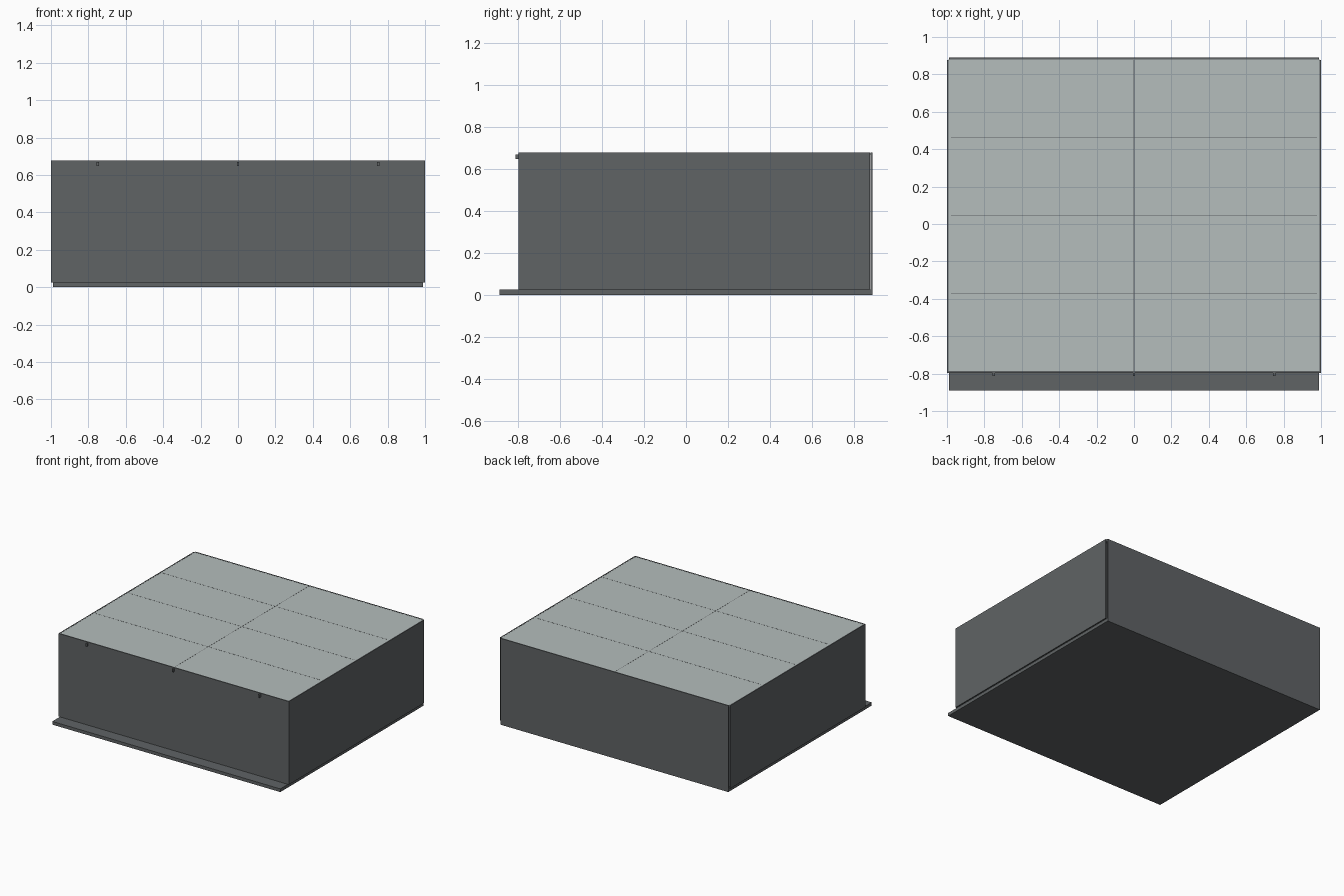
import bpy

if "Cube" in bpy.data.objects:
    bpy.data.objects.remove(bpy.data.objects["Cube"])


def material(name, rgb):
    m = bpy.data.materials.new(name)
    m.diffuse_color = (*rgb, 1)
    m.use_nodes = True
    m.node_tree.nodes["Principled BSDF"].inputs["Base Color"].default_value = m.diffuse_color
    return m


dark = material("dark grey", (0.115, 0.125, 0.13))
pale = material("pale grey", (0.46, 0.51, 0.505))


def box(name, x, y, z, mat):
    bpy.ops.mesh.primitive_cube_add(
        size=1, location=[(a + b) / 2 for a, b in (x, y, z)])
    ob = bpy.context.object
    ob.name = name
    ob.scale = [b - a for a, b in (x, y, z)]
    bpy.ops.object.transform_apply(location=False, rotation=False, scale=True)
    ob.data.materials.append(mat)
    return ob


FRONT, BACK, TOP = -0.797, 0.889, 0.678

# base plate with a lip at the front
box("base", (-0.99, 0.99), (-0.889, BACK), (0, 0.025), dark)

# walls
box("front_panel", (-1, 1), (FRONT, FRONT + 0.01), (0.026, TOP), dark)
box("back_panel", (-0.99, 0.99), (BACK - 0.01, BACK), (0.025, TOP), dark)
for side, s in (("left", -1), ("right", 1)):
    box(side + "_panel", sorted((s, s * 0.991)), (FRONT + 0.01, BACK - 0.012),
        (0.026, TOP), dark)

# top sheet
box("top_sheet", (-0.991, 0.991), (FRONT + 0.01, BACK - 0.01),
    (TOP - 0.012, TOP - 0.001), pale)

# thin seams dividing the top into eight fields
y0, y1 = FRONT + 0.012, BACK - 0.012
for i in (1, 2, 3):
    y = y0 + (y1 - y0) * i / 4
    box("cross_seam_%d" % i, (-0.978, 0.978), (y - 0.0015, y + 0.0015),
        (TOP - 0.004, TOP - 0.0005), dark)
box("long_seam", (-0.0015, 0.0015), (y0, y1), (TOP - 0.004, TOP - 0.0005), dark)

# three small catches on the front
for i, x in enumerate((-0.75, 0, 0.75)):
    box("catch_%d" % i, (x - 0.006, x + 0.006), (FRONT - 0.015, FRONT),
        (0.647, 0.67), dark)
